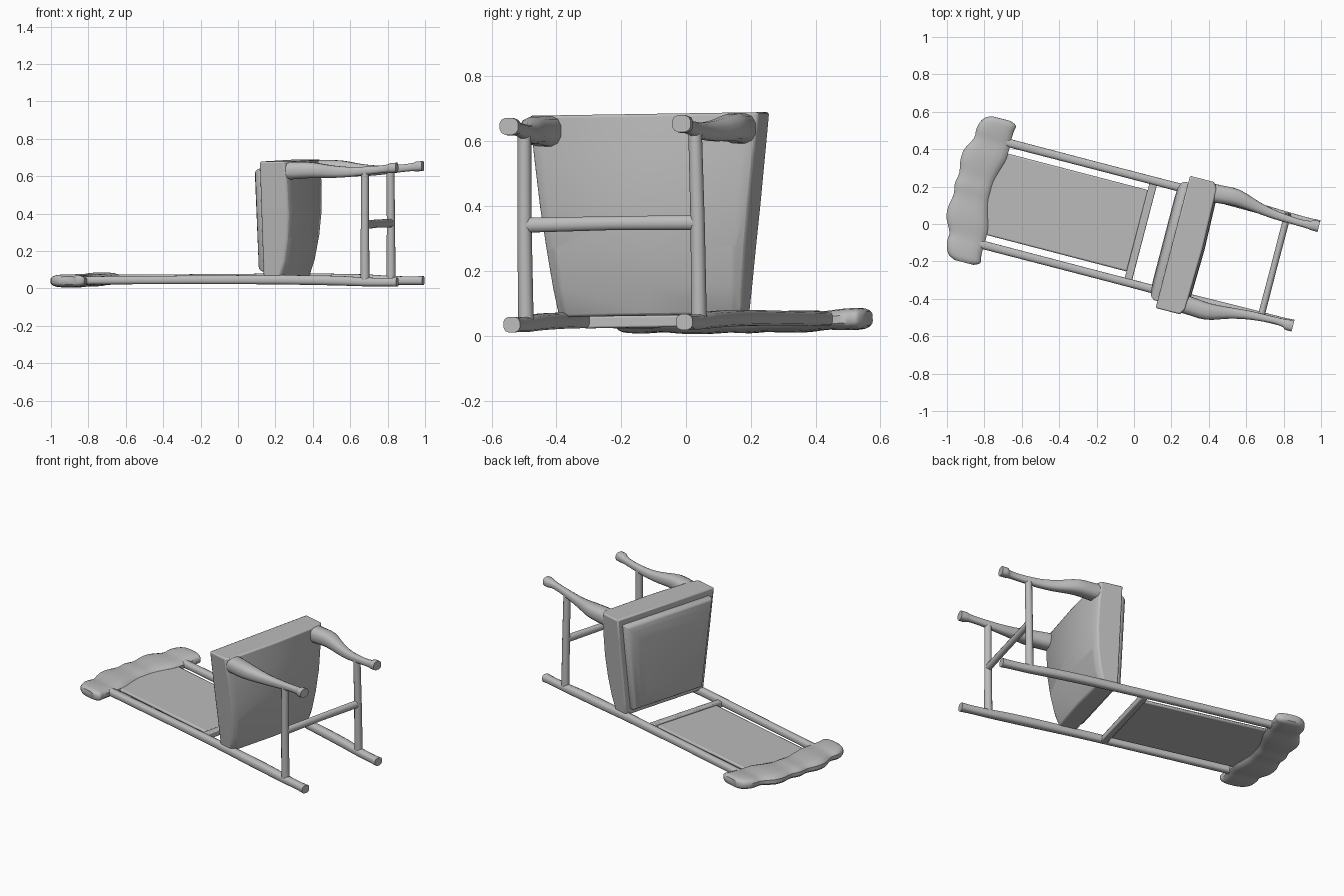
import bpy, bmesh, math
from mathutils import Vector, Matrix

if "Cube" in bpy.data.objects:
    bpy.data.objects.remove(bpy.data.objects["Cube"])

# The chair lies on its back: u = along the back, v = sideways, z = up
PLACE = (Matrix.Rotation(math.radians(-14.6), 4, 'Z')
         @ Matrix.Translation((0, -0.03, 0))
         @ Matrix.Rotation(0.015, 4, 'X'))

mat = bpy.data.materials.new("plain grey")
mat.diffuse_color = (0.5, 0.5, 0.5, 1)
mat.use_nodes = True
mat.node_tree.nodes["Principled BSDF"].inputs["Base Color"].default_value = mat.diffuse_color


def make(name, bm, angle=40, bevel=0):
    bmesh.ops.recalc_face_normals(bm, faces=bm.faces)
    bm.transform(PLACE)
    me = bpy.data.meshes.new(name)
    bm.to_mesh(me)
    bm.free()
    ob = bpy.data.objects.new(name, me)
    bpy.context.collection.objects.link(ob)
    me.materials.append(mat)
    if bevel:
        m = ob.modifiers.new("bevel", 'BEVEL')
        m.width, m.segments, m.limit_method = bevel, 2, 'ANGLE'
    bpy.context.view_layer.objects.active = ob
    ob.select_set(True)
    bpy.ops.object.shade_smooth_by_angle(angle=math.radians(angle))
    ob.select_set(False)
    return ob


def skin(rings):
    """Bridge equal-sized rings of points and cap both ends."""
    bm = bmesh.new()
    vs = [[bm.verts.new(p) for p in r] for r in rings]
    n = len(vs[0])
    for a, b in zip(vs, vs[1:]):
        for i in range(n):
            j = (i + 1) % n
            bm.faces.new((a[i], a[j], b[j], b[i]))
    bm.faces.new(vs[0][::-1])
    bm.faces.new(vs[-1])
    return bm


def smooth_path(st, sub):
    """Catmull-Rom resampling of the stations."""
    if sub < 2:
        return st
    out = []
    for i in range(len(st) - 1):
        p = [Vector(st[k]) for k in (max(i - 1, 0), i, i + 1, min(i + 2, len(st) - 1))]
        for s in range(sub):
            t = s / sub
            out.append(0.5 * (2 * p[1] + (p[2] - p[0]) * t
                              + (2 * p[0] - 5 * p[1] + 4 * p[2] - p[3]) * t * t
                              + (3 * p[1] - p[0] - 3 * p[2] + p[3]) * t ** 3))
    return out + [Vector(st[-1])]


def loft(name, axis, stations, sides=12, power=1.0, sub=1, bevel=0):
    """Stations: (distance along axis, centre a, centre b, half a, half b)."""
    rings = []
    for d, ca, cb, ha, hb in smooth_path([Vector(s) for s in stations], sub):
        ring = []
        for i in range(sides):
            t = 2 * math.pi * (i + 0.5) / sides
            c, s = math.cos(t), math.sin(t)
            a = ca + ha * math.copysign(abs(c) ** power, c)
            b = cb + hb * math.copysign(abs(s) ** power, s)
            ring.append({'u': (d, a, b), 'v': (a, d, b), 'z': (a, b, d)}[axis])
        rings.append(ring)
    return make(name, skin(rings), bevel=bevel)


for s, side in ((1, "right"), (-1, "left")):
    # back post running on into the rear leg
    loft(side + "_back_post", 'u', [
        (-0.80, s * .281, .047, .023, .022), (-0.2, s * .281, .050, .022, .023),
        (0.2, s * .281, .051, .023, .025), (0.45, s * .281, .049, .027, .026),
        (0.65, s * .279, .045, .027, .026), (0.78, s * .276, .039, .025, .024),
        (0.90, s * .275, .038, .024, .023), (0.96, s * .275, .038, .027, .025)],
        sides=12, power=.75, sub=3)
    # curved front leg
    loft(side + "_front_leg", 'u', [
        (0.30, s * .306, .635, .050, .047), (0.39, s * .308, .635, .050, .048),
        (0.50, s * .314, .637, .046, .043), (0.62, s * .292, .628, .031, .033),
        (0.72, s * .277, .628, .024, .026), (0.84, s * .270, .638, .019, .021),
        (0.905, s * .271, .645, .022, .022), (0.925, s * .275, .648, .029, .027),
        (0.96, s * .275, .650, .030, .027)],
        sides=12, power=.75, sub=3)
    # side stretcher between front and rear leg
    loft(side + "_stretcher", 'z', [
        (.04, .782, s * .276, .024, .024), (.34, .782, s * .276, .022, .022),
        (.635, .782, s * .272, .021, .021)], sides=12)

# cross stretcher
loft("cross_stretcher", 'v', [
    (-.276, .782, .345, .019, .024), (0, .782, .347, .018, .022),
    (.276, .782, .345, .019, .024)], sides=12)

# scalloped crest rail: (v, inner u, outer u, half thickness)
half = [(0, -.785, -.983, .033), (.06, -.782, -.974, .030), (.13, -.765, -.986, .034),
        (.19, -.748, -.980, .034), (.26, -.745, -.945, .029), (.31, -.747, -.945, .033),
        (.35, -.745, -.935, .034), (.38, -.742, -.915, .031), (.397, -.775, -.88, .022)]
crest = [(-v, a, b, h) for v, a, b, h in half[:0:-1]] + half
loft("crest_rail", 'v', [
    (v, (a + b) / 2, .040 + .05 * v * v, (a - b) / 2, h) for v, a, b, h in crest],
    sides=16, power=.65, sub=3)

# back panel and lower back rail
loft("back_panel", 'u', [
    (-.80, 0, .043, .225 * math.sqrt(2), .014), (.03, 0, .043, .225 * math.sqrt(2), .014)],
    sides=4, bevel=.009)
loft("lower_back_rail", 'u', [
    (.025, 0, .045, .28 * math.sqrt(2), .026), (.066, 0, .045, .28 * math.sqrt(2), .026)],
    sides=4, bevel=.006)

# seat frame: tapered slab with a bulging underside (z, underside u, half width)
rings = []
for z, u1, hw in ((.062, .335, .293), (.15, .362, .304), (.27, .382, .318),
                  (.40, .392, .334), (.55, .389, .351), (.684, .380, .366)):
    rings.append([(.225, -hw, z), (.225, hw, z), (u1 - .02, hw, z), (u1, hw * .9, z),
                  (u1 + .008, 0, z), (u1, -hw * .9, z), (u1 - .02, -hw, z)])
make("seat_frame", skin(rings), bevel=.008)

# seat cushion: stacked trapezoids rounding towards the sitting face
rings = []
for u, inset in ((.24, .030), (.205, .030), (.188, .042), (.178, .075), (.174, .13)):
    lo, hi, wl, wh = .065 + inset, .675 - inset, .290 - inset, .358 - inset
    rings.append([(u, -wl, lo), (u, wl, lo), (u, wh, hi), (u, -wh, hi)])
make("seat_cushion", skin(rings), angle=50, bevel=.006)
